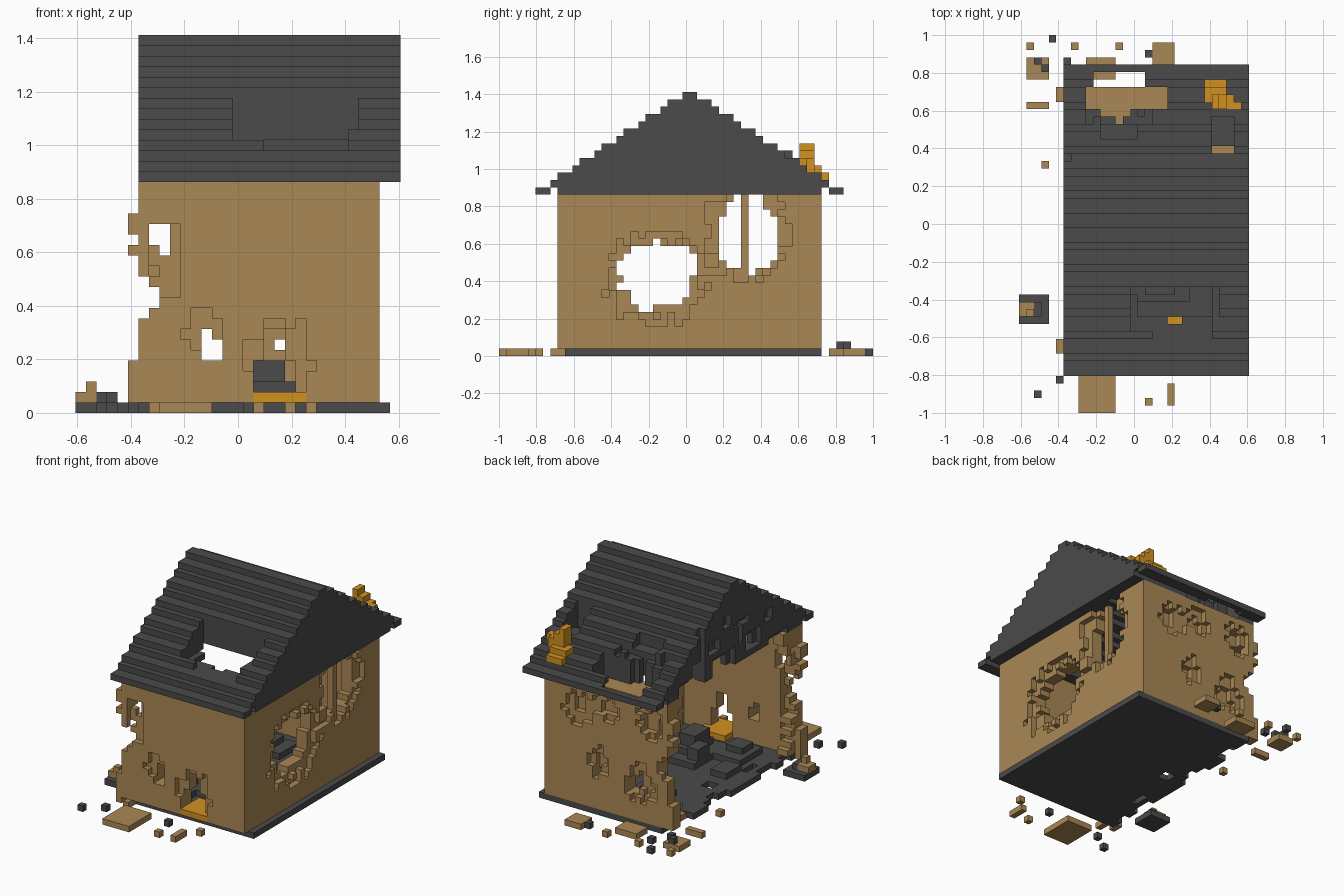
import bpy, bmesh, math, random

random.seed(4)
if "Cube" in bpy.data.objects:
    bpy.data.objects.remove(bpy.data.objects["Cube"], do_unlink=True)

V = 2 / 51                      # block size
DIRS = {                        # face direction: its four corners
    (1, 0, 0): ((1, 0, 0), (1, 1, 0), (1, 1, 1), (1, 0, 1)),
    (-1, 0, 0): ((0, 0, 0), (0, 0, 1), (0, 1, 1), (0, 1, 0)),
    (0, 1, 0): ((0, 1, 0), (0, 1, 1), (1, 1, 1), (1, 1, 0)),
    (0, -1, 0): ((0, 0, 0), (1, 0, 0), (1, 0, 1), (0, 0, 1)),
    (0, 0, 1): ((0, 0, 1), (1, 0, 1), (1, 1, 1), (0, 1, 1)),
    (0, 0, -1): ((0, 0, 0), (0, 1, 0), (1, 1, 0), (1, 0, 0)),
}


def material(name, rgb):
    m = bpy.data.materials.new(name)
    m.use_nodes = True
    m.diffuse_color = (*rgb, 1)
    bsdf = m.node_tree.nodes["Principled BSDF"]
    bsdf.inputs["Base Color"].default_value = (*rgb, 1)
    bsdf.inputs["Roughness"].default_value = 0.9
    return m


BROWN = material("brown_wood", (0.40, 0.245, 0.090))
DARK = material("dark_slate", (0.069, 0.069, 0.069))
AMBER = material("amber_brick", (0.64, 0.285, 0.014))


def box(x0, x1, y0, y1, z0, z1):
    return {(x, y, z) for x in range(x0, x1) for y in range(y0, y1) for z in range(z0, z1)}


def boxes(*items):
    return set().union(*(box(*b) for b in items))


def crater(axis, layers, centre, radius, jag=0.3):
    """Ragged elliptical bite through the given layers along an axis."""
    out = set()
    (cu, cv), (ru, rv) = centre, radius
    for u in range(int(cu - ru * 1.3) - 1, int(cu + ru * 1.3) + 2):
        for v in range(int(cv - rv * 1.3) - 1, int(cv + rv * 1.3) + 2):
            d = ((u + .5 - cu) / ru) ** 2 + ((v + .5 - cv) / rv) ** 2
            if d < 1 + random.uniform(-jag, jag):
                for w in layers:
                    out.add((w, u, v) if axis == 'x' else (u, w, v))
    return out


def build(name, cells, mat):
    """Turn a set of blocks into one mesh of merged outer faces."""
    bm = bmesh.new()
    verts = {}
    for c in sorted(cells):
        for d, corners in DIRS.items():
            if (c[0] + d[0], c[1] + d[1], c[2] + d[2]) in cells:
                continue
            ring = []
            for k in corners:
                p = (c[0] + k[0], c[1] + k[1], c[2] + k[2])
                if p not in verts:
                    verts[p] = bm.verts.new(((p[0] - 15.5) * V, (p[1] - 25.5) * V, p[2] * V))
                ring.append(verts[p])
            bm.faces.new(ring)
    bmesh.ops.dissolve_limit(bm, angle_limit=math.radians(1), verts=bm.verts[:], edges=bm.edges[:])
    me = bpy.data.meshes.new(name)
    bm.to_mesh(me)
    bm.free()
    me.materials.append(mat)
    ob = bpy.data.objects.new(name, me)
    bpy.context.collection.objects.link(ob)


# Floor with a broken left edge
floor = box(6, 30, 9, 44, 0, 1)
for y in range(9, 44, 2):
    floor -= box(6, 6 + random.choice((0, 0, 1, 1, 2)), y, y + 2, 0, 1)
floor -= box(9, 11, 26, 28, 0, 1) | box(8, 9, 17, 20, 0, 1)
build("floor", floor, DARK)

# Walls: three blocks thick, with the left side blown out
walls = box(5, 29, 8, 44, 1, 22) - box(8, 26, 11, 41, 1, 22)
walls -= crater('x', range(5, 8), (26, 11), (16.5, 18), 0.12)
walls -= box(5, 6, 10, 42, 1, 22)
walls -= boxes((5, 6, 8, 44, 5, 15), (5, 6, 8, 44, 19, 22), (5, 6, 8, 44, 16, 17),
               (5, 7, 8, 44, 9, 13), (5, 8, 8, 44, 10, 12), (8, 9, 8, 44, 15, 18), (7, 8, 8, 44, 16, 18))
walls -= crater('y', range(8, 9), (8, 14), (2.6, 4)) & box(7, 10, 8, 9, 11, 18)
# right wall: two through holes with chipped rims
walls -= crater('x', range(26, 29), (21.7, 11), (5.3, 4.6), 0.3)
walls -= crater('x', range(28, 29), (21.7, 10.5), (6.6, 6.2), 0.4)
walls -= crater('x', range(26, 29), (34, 16.3), (4.1, 5.2), 0.12) | box(26, 29, 32, 36, 19, 22)
walls -= crater('x', range(28, 29), (34, 17), (5.6, 6.6), 0.4)
build("window_post", box(27, 28, 33, 34, 11, 22), BROWN)
# front wall: doorway, small hole and chipped surroundings
walls -= boxes((17, 21, 8, 11, 1, 5), (17, 22, 8, 11, 1, 2), (18, 20, 8, 11, 5, 8),
               (12, 13, 8, 11, 6, 8), (12, 14, 8, 11, 5, 7), (12, 14, 8, 9, 5, 8))
walls -= crater('y', range(8, 9), (19.2, 5), (3.2, 4), 0.4)
walls -= crater('y', range(8, 9), (12.3, 7.5), (1.8, 2.4), 0.4)
# back wall: scattered dents and a through hole
for u, v, r in ((23, 17, 2.4), (17.5, 18, 2.2), (19, 9, 2.0), (9.5, 18, 2.4), (11, 7, 2.6)):
    walls -= crater('y', range(43, 44), (u, v), (r, r * 1.2), 0.6)
    walls -= crater('y', range(42, 43), (u, v), (r * .6, r * .7), 0.5)
walls -= boxes((12, 14, 41, 44, 5, 8), (19, 20, 41, 44, 6, 7))
# ledge behind the rear roof opening
walls |= boxes((11, 15, 40, 41, 20, 22), (13, 14, 39, 40, 20, 22))
build("walls", walls, BROWN)


# Stepped roof slab with a thick gable at each end
def half(z):
    return 1 + round((35 - z) * 20 / 13) if z < 36 else 0


roof = set()
for z in range(22, 36):
    a, b = half(z), half(z + 1)
    roof |= box(6, 31, 26 - a, 26 - b, z, z + 1) | box(6, 31, 26 + b, 26 + a, z, z + 1)
    y0, y1, low = max(8, 26 - a), min(44, 26 + a), max(22, z - 4)
    roof |= box(6, 31, y0, 26 - b, low, z) | box(6, 31, 26 + b, y1, low, z)
    y0, y1 = max(8, 26 - b), min(44, 26 + b)
    roof |= box(26, 31, y0, y1, z, z + 1) | box(6, 8, y0, y1, z, z + 1)
# front opening: through at the back, a chipped ledge along its lower edge
roof -= boxes((16, 26, 13, 17, 22, 30), (20, 22, 12, 13, 22, 30), (15, 26, 11, 17, 25, 30),
              (26, 27, 11, 17, 27, 30), (18, 26, 10, 11, 25, 30))
# rear opening, its chipped upper edge, and the gap by the chimney
roof -= boxes((9, 20, 41, 44, 22, 36), (10, 17, 44, 46, 22, 36), (11, 15, 40, 41, 22, 36),
              (13, 14, 39, 40, 22, 36), (26, 29, 35, 36, 22, 36))
roof -= boxes((9, 18, 39, 41, 26, 28), (11, 16, 37, 39, 27, 30), (26, 29, 36, 40, 26, 30))
roof |= boxes((10, 11, 39, 40, 26, 28), (16, 17, 40, 41, 26, 27))
# split and broken blocks on the left end
roof -= boxes((6, 7, 34, 35, 22, 36), (6, 8, 34, 37, 22, 26), (6, 8, 27, 31, 22, 24),
              (6, 8, 20, 22, 23, 25), (6, 8, 37, 40, 22, 23))
for y, z, w, h in ((12, 22, 5, 1), (19, 23, 4, 3), (26, 22, 6, 3), (30, 26, 3, 2), (22, 28, 4, 1),
                   (27, 29, 2, 2), (37, 22, 4, 2), (16, 26, 2, 2), (24, 25, 1, 3)):
    roof -= box(6, 7, y, y + w, z, z + h)
build("roof", roof, DARK)

# Broken chimney and fallen door
build("chimney", boxes((26, 28, 41, 43, 23, 28), (26, 27, 41, 43, 28, 29), (25, 28, 42, 44, 23, 26),
                       (25, 28, 43, 45, 23, 25), (28, 30, 40, 42, 25, 27), (27, 29, 41, 43, 24, 27)), AMBER)
build("fallen_door", box(17, 22, 8, 13, 1, 2), AMBER)

# Slate rubble on the floor
build("floor_rubble", boxes((17, 20, 17, 21, 1, 5), (17, 21, 16, 22, 1, 3), (15, 23, 15, 24, 1, 2),
                            (15, 17, 20, 23, 2, 4), (10, 15, 13, 19, 1, 2), (11, 14, 14, 17, 2, 3),
                            (9, 12, 20, 24, 1, 2), (12, 18, 33, 38, 1, 2), (13, 16, 34, 37, 2, 3)), DARK)

# Scattered debris outside
wood = [(1, 4, 45, 48, 0, 1), (1, 2, 49, 50, 0, 1), (7, 8, 49, 50, 0, 1), (13, 14, 49, 50, 0, 1),
        (18, 21, 47, 50, 0, 1), (9, 13, 45, 48, 0, 1), (1, 4, 41, 42, 0, 1), (3, 4, 33, 34, 0, 1),
        (0, 2, 13, 15, 1, 2), (1, 2, 13, 14, 2, 3), (5, 6, 8, 10, 0, 2), (8, 13, 0, 6, 0, 1),
        (17, 18, 1, 2, 0, 1), (20, 21, 1, 4, 0, 1), (7, 8, 7, 9, 0, 1), (22, 23, 5, 6, 0, 1)]
slate = [(2, 3, 47, 48, 1, 2), (3, 4, 46, 47, 1, 2), (4, 5, 50, 51, 0, 1), (17, 18, 48, 49, 0, 1),
         (6, 7, 47, 48, 0, 1), (0, 4, 12, 16, 0, 1), (2, 3, 13, 15, 1, 2), (5, 6, 4, 5, 0, 1),
         (2, 3, 2, 3, 0, 1), (16, 17, 5, 6, 0, 1)]
build("wood_debris", boxes(*wood), BROWN)
build("slate_debris", boxes(*slate), DARK)
